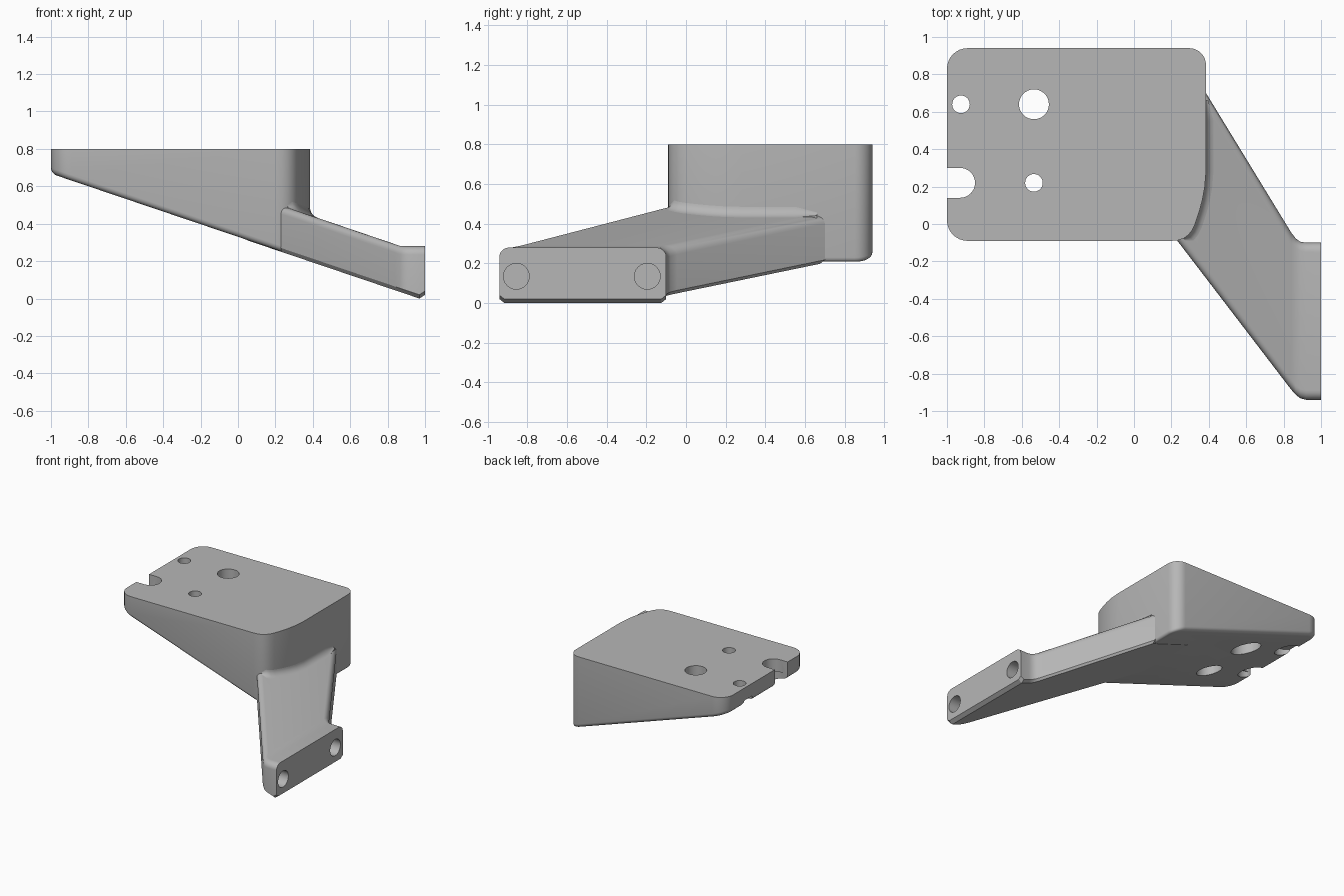
import bpy, bmesh, math
from mathutils import Vector

if "Cube" in bpy.data.objects:
    bpy.data.objects.remove(bpy.data.objects["Cube"])

grey = bpy.data.materials.new("plain grey")
grey.use_nodes = True
GREY = (0.47, 0.47, 0.47, 1)
grey.diffuse_color = GREY
grey.node_tree.nodes["Principled BSDF"].inputs["Base Color"].default_value = GREY


def under(x):
    """Height of the sloping underside."""
    return 0.33 - 0.338 * x


def arm_top(x):
    return max(0.28, 0.576 - 0.34 * x)


def loft(name, rings):
    """Solid skinned through equal-sized rings and capped at both ends."""
    bm = bmesh.new()
    loops = [[bm.verts.new(p) for p in ring] for ring in rings]
    for a, b in zip(loops, loops[1:]):
        for i in range(len(a)):
            j = (i + 1) % len(a)
            bm.faces.new((a[i], a[j], b[j], b[i]))
    bm.faces.new(loops[0][::-1])
    bm.faces.new(loops[-1])
    bmesh.ops.recalc_face_normals(bm, faces=bm.faces[:])
    mesh = bpy.data.meshes.new(name)
    bm.to_mesh(mesh)
    bm.free()
    mesh.materials.append(grey)
    obj = bpy.data.objects.new(name, mesh)
    bpy.context.collection.objects.link(obj)
    return obj


def activate(obj):
    bpy.ops.object.select_all(action='DESELECT')
    obj.select_set(True)
    bpy.context.view_layer.objects.active = obj


def cut(obj, ring_a, ring_b):
    """Subtract the prism between two rings."""
    tool = loft("cutter", [ring_a, ring_b])
    tool.hide_render = True
    activate(obj)
    mod = obj.modifiers.new("cut", 'BOOLEAN')
    mod.operation = 'DIFFERENCE'
    mod.solver = 'EXACT'
    mod.object = tool
    bpy.ops.object.modifier_apply(modifier=mod.name)
    bpy.data.objects.remove(tool)


def circle(u, v, r, n=32):
    turn = 2 * math.pi / n
    return [(u + r * math.cos(i * turn), v + r * math.sin(i * turn)) for i in range(n)]


def bore_down(obj, outline, z0, z1):
    cut(obj, [(x, y, z0) for x, y in outline], [(x, y, z1) for x, y in outline])


def corner(cx, cy, r, start, n=8):
    """Quarter arc, anticlockwise from the start angle."""
    angles = [math.radians(start + 90 * i / n) for i in range(n + 1)]
    return [(cx + r * math.cos(a), cy + r * math.sin(a)) for a in angles]


def normals(pts):
    """Outward mitred normals of an anticlockwise outline."""
    out = []
    for i, p in enumerate(pts):
        a = Vector(p) - Vector(pts[i - 1])
        b = Vector(pts[(i + 1) % len(pts)]) - Vector(p)
        na = Vector((a.y, -a.x)).normalized()
        nb = Vector((b.y, -b.x)).normalized()
        m = (na + nb).normalized()
        out.append(m / max(m.dot(na), 0.5))
    return out


# Wedge-shaped mounting block with a swept front corner
sweep = [(0.2, -0.09), (0.235, -0.087), (0.265, -0.077), (0.29, -0.06), (0.31, -0.035),
         (0.325, -0.005), (0.35, 0.07), (0.366, 0.13), (0.378, 0.195), (0.385, 0.28)]
outline = (sweep + corner(0.295, 0.85, 0.09, 0) + corner(-0.89, 0.83, 0.11, 90)
           + corner(-0.89, 0.02, 0.11, 180))
outward = normals(outline)
EDGE = 0.03
rings = []
for step in range(5):
    a = math.radians(22.5 * step)
    inset, rise = EDGE * (1 - math.sin(a)), EDGE * (1 - math.cos(a))
    flat = [Vector(p) - n * inset for p, n in zip(outline, outward)]
    rings.append([(p.x, p.y, under(p.x) + rise) for p in flat])
rings.append([(x, y, 0.8) for x, y in outline])
block = loft("mounting_block", rings)

# Vertical bolt holes, wider from below
for x, y, r, wide in ((-0.925, 0.64, 0.047, 0.09), (-0.535, 0.64, 0.08, 0.11),
                      (-0.535, 0.22, 0.047, 0.095), (-0.93, 0.22, 0.08, 0.092)):
    bore_down(block, circle(x, y, r), 0.2, 1)
    bore_down(block, circle(x, y, wide), 0.2, 0.7)

# Open side of the slot
bore_down(block, [(-1.1, 0.14), (-0.93, 0.14), (-0.93, 0.3), (-1.1, 0.3)], 0.2, 1)

# Slanted arm: rounded cross-sections along x
stations = [(0.05, 0.148, 0.7), (0.385, -0.29, 0.7), (0.84, -0.885, -0.045),
            (0.865, -0.913, -0.078), (0.89, -0.932, -0.095), (0.92, -0.94, -0.1),
            (0.97, -0.94, -0.1), (1.0, -0.94, -0.1)]
rings = []
for x, lo, hi in stations:
    bottom = 0.02 if x == 1 else under(x) - 0.002
    top = arm_top(x)
    ry, rz = (0.07 if x < 0.85 else 0.05), 0.045
    ring = [(x, lo, bottom + 0.02), (x, lo + 0.025, bottom),
            (x, hi - 0.025, bottom), (x, hi, bottom + 0.02)]
    for cy, start in ((hi - ry, 0), (lo + ry, 90)):
        ring += [(x, cy + ry * u, top - rz + rz * v) for u, v in corner(0, 0, 1, start, 6)]
    rings.append(ring)
arm = loft("slanted_arm", rings)

# Blind bolt holes in the end face
for y in (-0.855, -0.195):
    hole = circle(y, 0.135, 0.065)
    cut(arm, [(0.9, u, v) for u, v in hole], [(1.1, u, v) for u, v in hole])

# Soft fillet where the arm top meets the block
path = sweep[2:] + [(0.385, 0.4), (0.385, 0.55), (0.385, 0.66)]
rings = []
for i, p in enumerate(path):
    d = Vector(path[min(i + 1, len(path) - 1)]) - Vector(path[max(i - 1, 0)])
    n = Vector((d.y, -d.x)).normalized()
    r = 0.012 if i in (0, len(path) - 1) else 0.04
    section = [(-0.01, -0.03), (-0.01, r)]
    section += [(r + u, r + v) for u, v in corner(0, 0, r, 180, 6)]
    section.append((r, -0.03))
    ring = []
    for off, h in section:
        q = Vector(p) + n * off
        ring.append((q.x, q.y, arm_top(q.x) + h))
    rings.append(ring)
fillet = loft("seam_fillet", rings)

for part in (block, arm, fillet):
    activate(part)
    bpy.ops.object.shade_smooth_by_angle(angle=math.radians(32))
